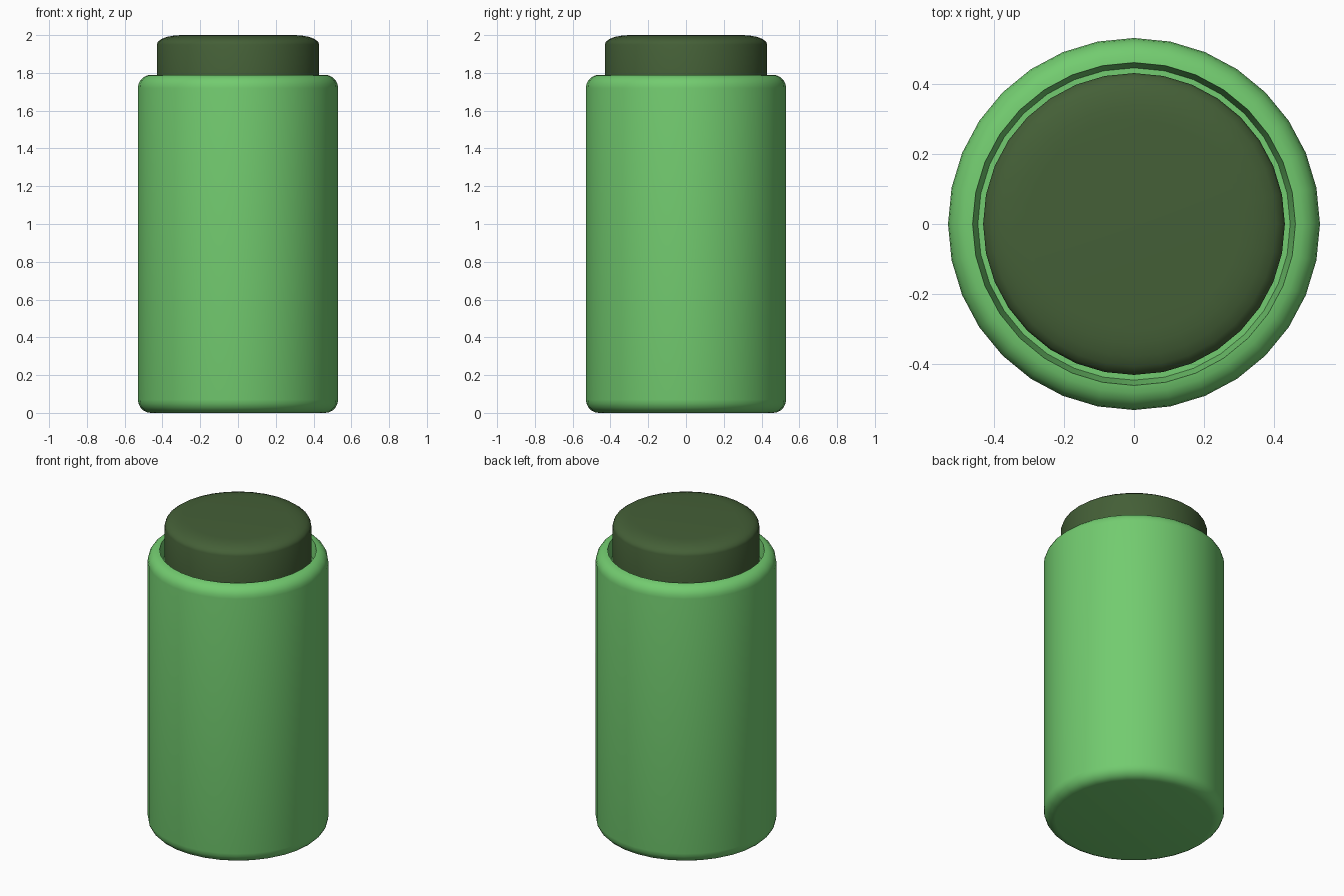
import bpy, math

cube = bpy.data.objects.get("Cube")
if cube:
    bpy.data.objects.remove(cube)

SIDES = 32


def material(name, rgb):
    m = bpy.data.materials.new(name)
    m.use_nodes = True
    color = (*rgb, 1)
    m.diffuse_color = color
    m.node_tree.nodes["Principled BSDF"].inputs["Base Color"].default_value = color
    return m


def arc(cx, cz, rx, rz, start, end, steps=5):
    """Elliptical corner between two angles in degrees."""
    angles = [math.radians(start + (end - start) * i / steps) for i in range(steps + 1)]
    return [(cx + rx * math.cos(a), cz + rz * math.sin(a)) for a in angles]


def lathe(name, profile, mat, sharp_angle):
    """Revolve a profile, listed from bottom to top, and close both ends."""
    verts, faces = [], []
    for r, z in profile:
        for i in range(SIDES):
            a = math.tau * i / SIDES
            verts.append((r * math.cos(a), r * math.sin(a), z))
    for k in range(len(profile) - 1):
        for i in range(SIDES):
            j = (i + 1) % SIDES
            a, b = k * SIDES, (k + 1) * SIDES
            faces.append((a + i, a + j, b + j, b + i))
    last = (len(profile) - 1) * SIDES
    faces.append(tuple(reversed(range(SIDES))))
    faces.append(tuple(range(last, last + SIDES)))
    mesh = bpy.data.meshes.new(name)
    mesh.from_pydata(verts, [], faces)
    mesh.materials.append(mat)
    obj = bpy.data.objects.new(name, mesh)
    bpy.context.collection.objects.link(obj)
    bpy.ops.object.select_all(action="DESELECT")
    obj.select_set(True)
    bpy.context.view_layer.objects.active = obj
    bpy.ops.object.shade_smooth_by_angle(angle=math.radians(sharp_angle))
    return obj


light_green = material("light green", (0.17, 0.60, 0.16))
dark_green = material("dark green", (0.058, 0.115, 0.038))

# Rounded body with a shallow recess inside the rim
body = arc(0.46, 0.07, 0.07, 0.07, -90, 0) + arc(0.46, 1.72, 0.07, 0.07, 0, 90)
body += [(0.445, 1.70), (0.42, 1.70)]
lathe("container_body", body, light_green, 40)

# Lid set into the recess, with a softly rounded top
lid = [(0.43, 1.69)] + arc(0.30, 1.95, 0.13, 0.05, 0, 90)
lathe("lid", lid, dark_green, 75)
